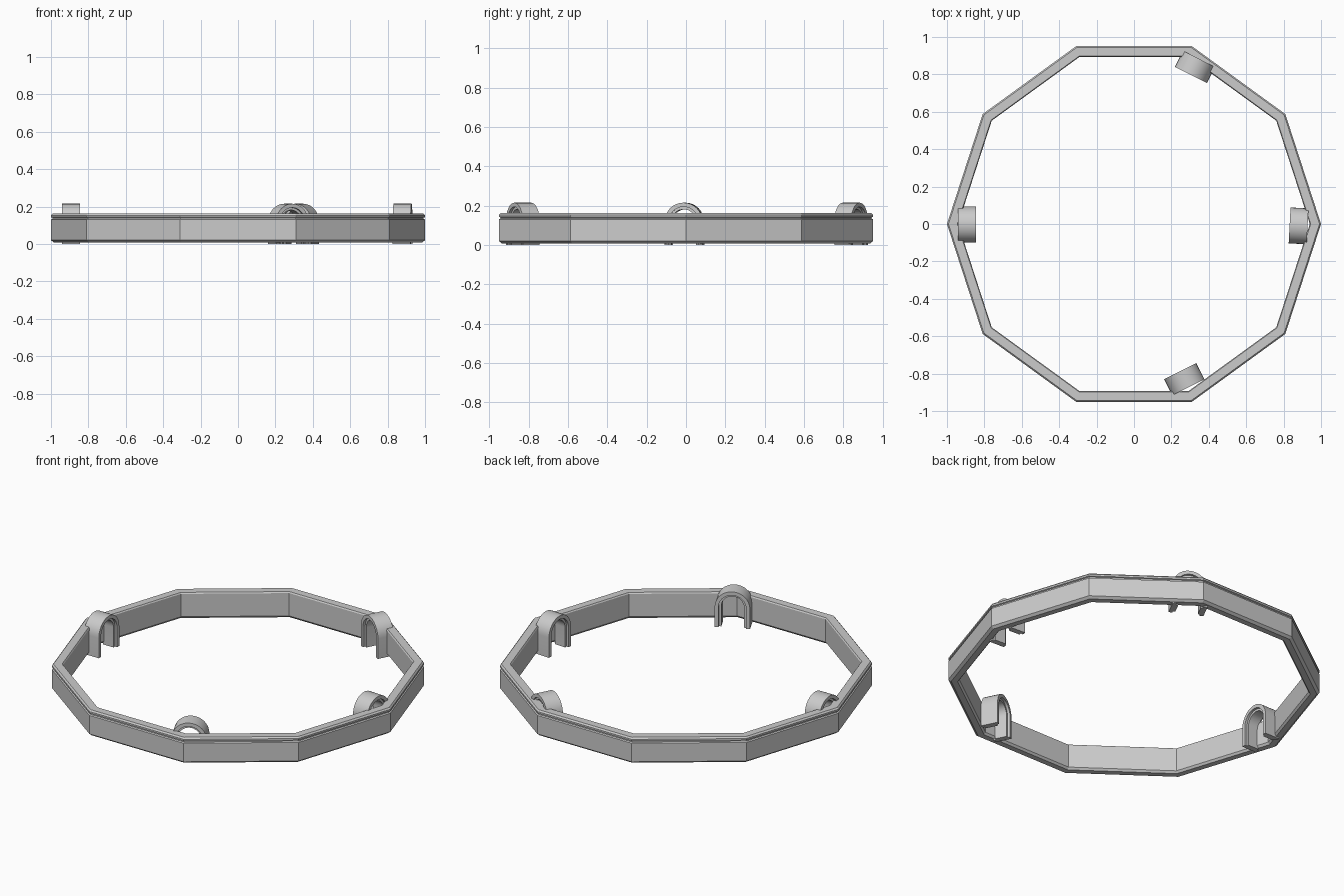
import bpy, bmesh, math
from mathutils import Matrix, Vector

if "Cube" in bpy.data.objects:
    bpy.data.objects.remove(bpy.data.objects["Cube"])


def finish(bm, name):
    bmesh.ops.recalc_face_normals(bm, faces=bm.faces)
    me = bpy.data.meshes.new(name)
    bm.to_mesh(me)
    bm.free()
    ob = bpy.data.objects.new(name, me)
    bpy.context.collection.objects.link(ob)
    return ob


def lathe(name, profile, sides):
    """Sweep a closed (corner radius, z) profile around the z axis."""
    bm = bmesh.new()
    rings = []
    for i in range(sides):
        a = 2 * math.pi * i / sides
        rings.append([bm.verts.new((r * math.cos(a), r * math.sin(a), z)) for r, z in profile])
    n = len(profile)
    for i in range(sides):
        p, q = rings[i], rings[(i + 1) % sides]
        for j in range(n):
            k = (j + 1) % n
            bm.faces.new((p[j], q[j], q[k], p[k]))
    return finish(bm, name)


def arch_path(r, spring, steps=16):
    """Inverted U outline, as (y, z) points."""
    arc = [(r * math.cos(math.pi * i / steps), spring + r * math.sin(math.pi * i / steps))
           for i in range(steps + 1)]
    return [(r, 0)] + arc + [(-r, 0)]


def clip(name, x, y, angle):
    """Inverted U clip: wide thin band with a narrower inner rib."""
    spring = 0.119
    # cross-section as (radial x, arch radius)
    section = [(-0.048, 0.096), (0.048, 0.096), (0.048, 0.075), (0.034, 0.075),
               (0.034, 0.062), (-0.034, 0.062), (-0.034, 0.075), (-0.048, 0.075)]
    bm = bmesh.new()
    rows = [[bm.verts.new((sx, py, pz)) for py, pz in arch_path(r, spring)] for sx, r in section]
    n = len(rows)
    for i in range(n):
        a, b = rows[i], rows[(i + 1) % n]
        for j in range(len(a) - 1):
            bm.faces.new((a[j], b[j], b[j + 1], a[j + 1]))
    for end in (0, -1):
        bm.faces.new([row[end] for row in rows])
    bm.transform(Matrix.Translation(Vector((x, y, 0))) @ Matrix.Rotation(math.radians(angle), 4, 'Z'))
    ob = finish(bm, name)
    bpy.ops.object.select_all(action='DESELECT')
    ob.select_set(True)
    bpy.context.view_layer.objects.active = ob
    bpy.ops.object.shade_smooth_by_angle(angle=math.radians(30))
    return ob


# ten-sided ring with chamfered foot and a grooved top lip
lathe("ring_band", [
    (0.985, 0.008), (1.0, 0.02), (1.0, 0.13), (0.992, 0.134), (0.992, 0.14), (1.0, 0.143),
    (1.0, 0.153), (0.992, 0.162), (0.945, 0.162), (0.94, 0.155), (0.94, 0.02), (0.95, 0.008)], 10)

# four clips straddling the ring
for i, (x, y, a) in enumerate([(0.88, -0.01, -3), (0.326, 0.84, 63.3),
                               (-0.892, -0.003, 180), (0.269, -0.83, -63.4)]):
    clip("clip_%d" % (i + 1), x, y, a)
